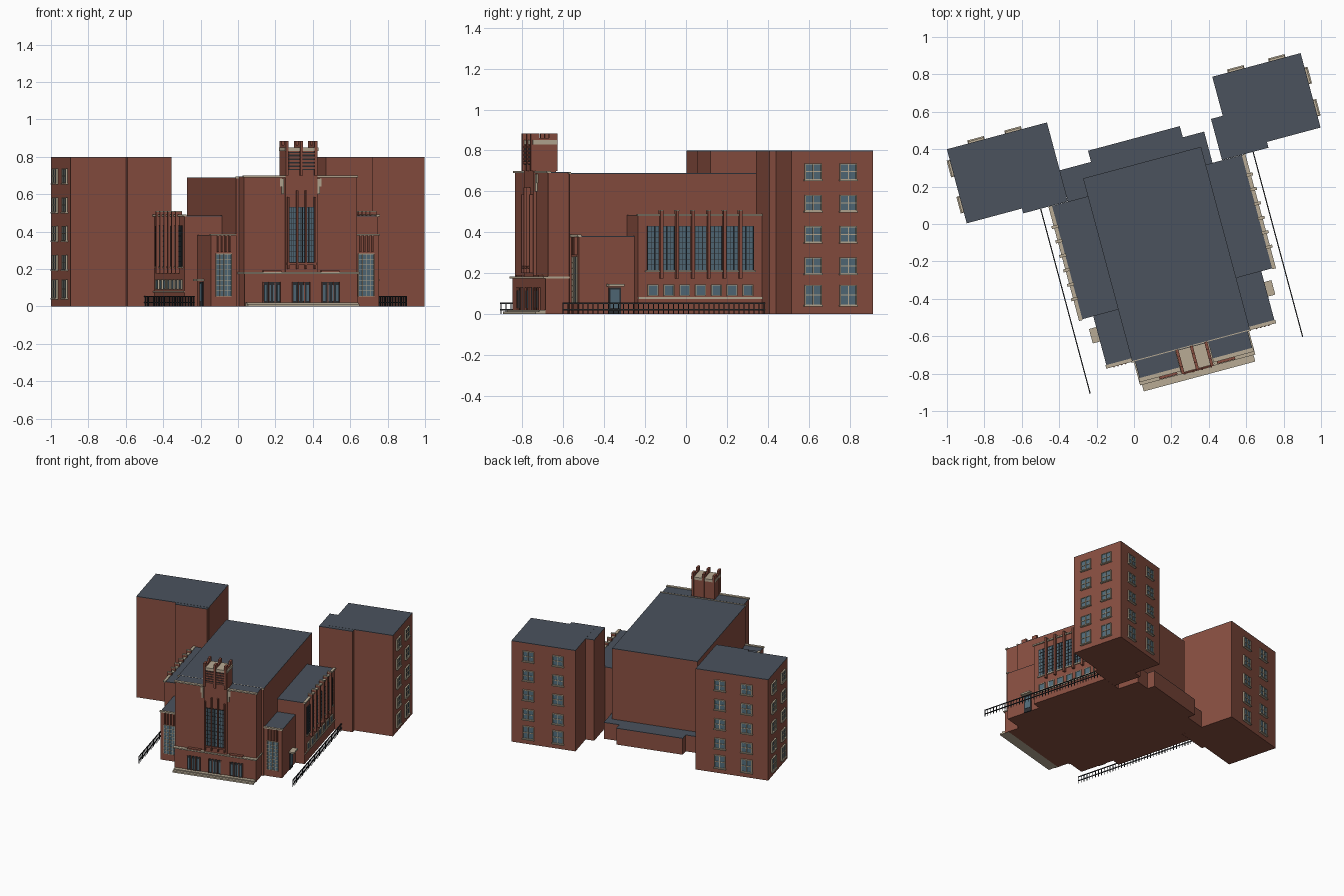
import bpy, bmesh, math
from mathutils import Matrix, Vector

ROT = Matrix.Rotation(math.radians(15), 4, 'Z')   # building is turned on its plot
C = 0.127                                         # symmetry axis of the hall
COL = {'brick': (0.25, 0.078, 0.052), 'roof': (0.07, 0.085, 0.11), 'stone': (0.48, 0.41, 0.30),
       'glass': (0.085, 0.15, 0.195), 'metal': (0.025, 0.028, 0.032)}
MATS = {}
for n, c in COL.items():
    MATS[n] = bpy.data.materials.new(n)
    MATS[n].diffuse_color = (*c, 1)
parts = {}


def box(name, mat, u0, u1, v0, v1, z0, z1):
    parts.setdefault((name, mat), []).append((u0, u1, v0, v1, z0, z1))


def block(name, u0, u1, v0, v1, h):
    """Brick volume with a dark flat roof."""
    box(name, 'brick', u0, u1, v0, v1, 0, h - 0.004)
    box(name + '_roof', 'roof', u0, u1, v0, v1, h - 0.004, h)


def on_wall(name, mat, axis, p, s, c, w, z0, z1, d0, d1):
    """Box lying on a wall: axis is the wall normal, p its position, s the outward sign."""
    a, b = sorted((p + s * d0, p + s * d1))
    if axis == 'u':
        box(name, mat, a, b, c - w / 2, c + w / 2, z0, z1)
    else:
        box(name, mat, c - w / 2, c + w / 2, a, b, z0, z1)


def window(name, axis, p, s, c, w, z0, z1, cols, rows, bar='metal', t=0.004, d=0.008):
    """Glass pane with a grid of bars."""
    on_wall(name + '_glass', 'glass', axis, p, s, c, w, z0, z1, -0.004, d * 0.5)
    for i in range(cols + 1):
        x = c - w / 2 + w * i / cols
        on_wall(name + '_bars', bar, axis, p, s, x, t, z0, z1, 0, d)
    for j in range(rows + 1):
        z = z0 + (z1 - z0) * j / rows
        on_wall(name + '_bars', bar, axis, p, s, c, w + t, z - t / 2, z + t / 2, 0, d * 0.9)


# hall, front body and low rear rooms
block('hall', -0.2, 0.453, -0.71, 0.306, 0.69)
block('front_body', -0.185, 0.439, -0.815, -0.71, 0.695)
block('rear_link', -0.31, 0.49, 0.2, 0.38, 0.13)
block('rear_room', -0.136, 0.372, 0.3, 0.442, 0.13)
box('front_coping', 'stone', -0.19, 0.444, -0.825, -0.803, 0.69, 0.70)
box('hall_coping', 'stone', -0.204, 0.457, -0.714, -0.705, 0.684, 0.694)

# residential wings
block('left_wing', -0.863, -0.309, 0.235, 0.645, 0.8)
block('left_wing_step', -0.557, -0.311, 0.208, 0.3, 0.799)
block('right_wing', 0.608, 1.097, 0.24, 0.652, 0.8)
block('right_wing_step', 0.543, 0.8, 0.208, 0.436, 0.799)
for row in range(5):
    z = 0.045 + 0.1535 * row
    h = 0.095 if row == 0 else 0.075
    walls = [('u', -0.863, -1, 0.34), ('u', -0.863, -1, 0.54), ('v', 0.645, 1, -0.70), ('v', 0.645, 1, -0.495),
             ('u', 1.097, 1, 0.348), ('u', 1.097, 1, 0.526), ('v', 0.652, 1, 0.74), ('v', 0.652, 1, 0.967)]
    for ax, p, s, c in walls:
        window('wing_window', ax, p, s, c, 0.08, z, z + h, 2, 2, 'stone', 0.005, 0.012)
        on_wall('wing_window_sill', 'stone', ax, p, s, c, 0.092, z - 0.008, z - 0.001, 0, 0.017)

for s in (-1, 1):
    def U(d):
        return C + s * d

    def sbox(name, mat, d0, d1, v0, v1, z0, z1):
        a, b = sorted((U(d0), U(d1)))
        box(name, mat, a, b, v0, v1, z0, z1)

    # side aisles with tall windows, fins and a row of small windows
    a, b = sorted((U(0.32), U(0.535)))
    block('side_aisle', a, b, -0.42, 0.207, 0.485)
    wall = U(0.535)
    sbox('aisle_coping', 'stone', 0.525, 0.545, -0.425, 0.207, 0.480, 0.490)
    sbox('aisle_band', 'stone', 0.53, 0.541, -0.42, 0.207, 0.075, 0.083)
    sbox('aisle_sill', 'stone', 0.53, 0.543, -0.385, 0.175, 0.205, 0.213)
    for i in range(7):
        v = -0.345 + 0.08 * i
        window('aisle_window', 'u', wall, s, v, 0.057, 0.215, 0.43, 3, 8, 'metal', 0.003, 0.006)
        window('aisle_small_window', 'u', wall, s, v, 0.048, 0.092, 0.142, 1, 1, 'stone', 0.005, 0.008)
        if i < 6:
            sbox('aisle_fin', 'brick', 0.52, 0.556, v + 0.033, v + 0.047, 0.175, 0.505)
            sbox('aisle_fin_cap', 'stone', 0.52, 0.557, v + 0.032, v + 0.048, 0.505, 0.510)

    # stair blocks beside the front
    a, b = sorted((U(0.326), U(0.465)))
    block('stair_block', a, b, -0.70, -0.42, 0.382)
    sbox('stair_coping', 'stone', 0.326, 0.47, -0.709, -0.69, 0.378, 0.388)
    window('stair_window', 'v', -0.70, -1, U(0.394), 0.085, 0.055, 0.28, 4, 8, 'stone', 0.003, 0.008)
    for k in range(4):
        sbox('stair_ornament', 'brick', 0.358 + 0.022 * k, 0.366 + 0.022 * k, -0.713, -0.7, 0.29, 0.378)
    # side door and canopy
    on_wall('side_door', 'metal', 'u', U(0.465), s, -0.52, 0.06, 0, 0.13, -0.004, 0.006)
    on_wall('side_door_glass', 'glass', 'u', U(0.465), s, -0.52, 0.044, 0.03, 0.12, 0, 0.008)
    sbox('side_canopy', 'stone', 0.465, 0.505, -0.56, -0.48, 0.135, 0.147)

    # railings
    for z in (0.018, 0.05):
        sbox('railing_rail', 'metal', 0.585, 0.591, -0.816, 0.207, z, z + 0.006)
    n = 40
    for i in range(n + 1):
        v = -0.814 + 1.018 * i / n
        sbox('railing_post', 'metal', 0.586, 0.590, v - 0.002, v + 0.002, 0, 0.054)

    # carved ornaments flanking the shaft, and panels over the doors
    sbox('front_ornament', 'stone', 0.093, 0.105, -0.824, -0.81, 0.60, 0.685)
    sbox('front_ornament', 'stone', 0.105, 0.114, -0.822, -0.81, 0.64, 0.685)
    sbox('door_panel', 'brick', 0.11, 0.21, -0.838, -0.81, 0.183, 0.192)

# entrance: steps, portal, ledge, three doors
box('entrance_step', 'stone', -0.181, 0.436, -0.878, -0.80, 0, 0.012)
box('entrance_step', 'stone', -0.181, 0.436, -0.858, -0.80, 0, 0.02)
box('portal', 'brick', -0.185, 0.439, -0.828, -0.80, 0, 0.174)
box('portal_ledge', 'stone', -0.192, 0.446, -0.842, -0.705, 0.174, 0.183)
for k in (-1, 0, 1):
    c = C + 0.163 * k
    on_wall('door', 'metal', 'v', -0.828, -1, c, 0.1, 0.02, 0.13, 0, 0.004)
    for j in range(4):
        on_wall('door_glass', 'glass', 'v', -0.828, -1, c - 0.036 + 0.024 * j, 0.012, 0.03, 0.115, 0, 0.006)
        on_wall('door_post', 'brick', 'v', -0.828, -1, c - 0.048 + 0.032 * j, 0.004, 0.02, 0.13, 0, 0.010)

# central shaft with three tall windows and fins
box('shaft', 'brick', 0.041, 0.217, -0.83, -0.717, 0.18, 0.83)
for k in (-1, 0, 1):
    window('shaft_window', 'v', -0.83, -1, C + 0.049 * k, 0.04, 0.235, 0.53, 3, 10, 'metal', 0.003, 0.006)
for k in (-1.5, -0.5, 0.5, 1.5):
    h = 0.62 if abs(k) < 1 else 0.585
    on_wall('shaft_fin', 'brick', 'v', -0.83, -1, C + 0.049 * k, 0.009, 0.2, h, 0, 0.018)
on_wall('shaft_sill', 'brick', 'v', -0.83, -1, C, 0.16, 0.222, 0.234, 0, 0.015)

# belfry top with louvres and piers
box('belfry_coping', 'stone', 0.036, 0.222, -0.835, -0.712, 0.83, 0.85)
for k in (-1, 1):
    on_wall('louvre_back', 'metal', 'v', -0.83, -1, C + 0.04 * k, 0.062, 0.73, 0.825, 0, 0.003)
    for j in range(5):
        z = 0.735 + 0.019 * j
        on_wall('louvre_slat', 'brick', 'v', -0.83, -1, C + 0.04 * k, 0.062, z, z + 0.010, 0, 0.01)
for k in (-1, 0, 1):
    c = C + 0.08 * k
    box('belfry_pier', 'brick', c - 0.008, c + 0.008, -0.842, -0.71, 0.84, 0.862)
    for a, b in ((-0.842, -0.80), (-0.75, -0.708)):
        box('belfry_pier', 'brick', c - 0.008, c + 0.008, a, b, 0.70, 0.884)

# build every part as one mesh of boxes
for (name, mat), items in parts.items():
    bm = bmesh.new()
    for u0, u1, v0, v1, z0, z1 in items:
        m = (ROT @ Matrix.Translation(Vector(((u0 + u1) / 2, (v0 + v1) / 2, (z0 + z1) / 2)))
             @ Matrix.Diagonal((u1 - u0, v1 - v0, z1 - z0, 1)))
        bmesh.ops.create_cube(bm, size=1, matrix=m)
    me = bpy.data.meshes.new(name)
    bm.to_mesh(me)
    bm.free()
    me.materials.append(MATS[mat])
    bpy.context.collection.objects.link(bpy.data.objects.new(name, me))
